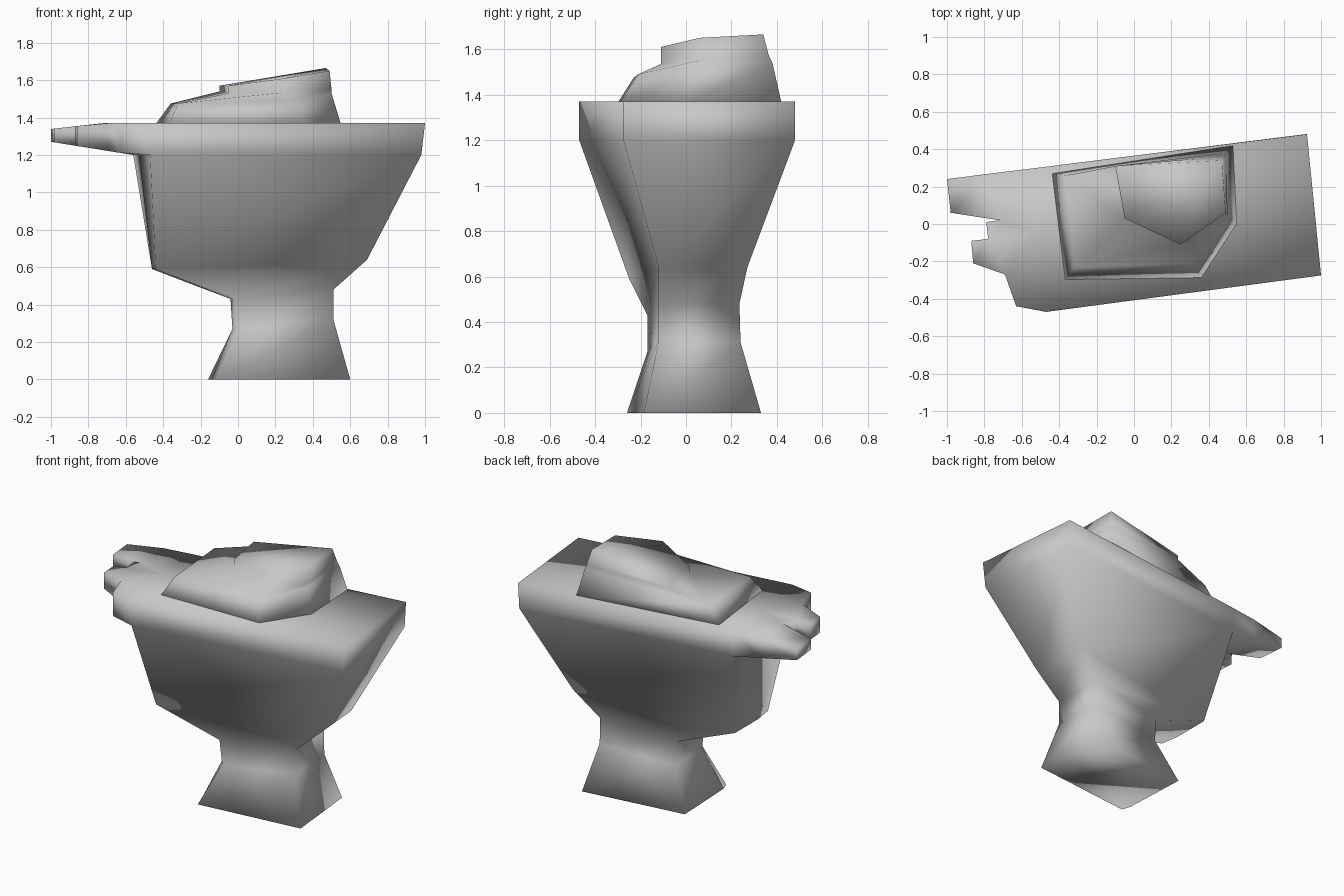
import bpy
import bmesh

cube = bpy.data.objects.get("Cube")
if cube:
    bpy.data.objects.remove(cube, do_unlink=True)

STONE = (0.58, 0.58, 0.58, 1.0)
stone = bpy.data.materials.new("grey_stone")
stone.use_nodes = True
stone.diffuse_color = STONE
stone.node_tree.nodes["Principled BSDF"].inputs["Base Color"].default_value = STONE


def add_loft(bm, rings, skip=()):
    """Join rings of equal length with quads; skip holds (level, side) gaps."""
    loops = [[bm.verts.new(p) for p in ring] for ring in rings]
    n = len(loops[0])
    for level, (low, high) in enumerate(zip(loops, loops[1:])):
        for i in range(n):
            j = (i + 1) % n
            if (level, i) not in skip:
                bm.faces.new((low[i], low[j], high[j], high[i]))
    bm.faces.new(loops[0][::-1])
    bm.faces.new(loops[-1])


def finish(bm, name):
    """Weld, triangulate and smooth the part."""
    bmesh.ops.remove_doubles(bm, verts=bm.verts, dist=0.002)
    bmesh.ops.recalc_face_normals(bm, faces=bm.faces)
    bmesh.ops.triangulate(bm, faces=[f for f in bm.faces if len(f.verts) > 4])
    for f in bm.faces:
        f.smooth = True
    mesh = bpy.data.meshes.new(name)
    bm.to_mesh(mesh)
    bm.free()
    mesh.materials.append(stone)
    obj = bpy.data.objects.new(name, mesh)
    bpy.context.collection.objects.link(obj)
    return obj


# Pedestal rock: each ring runs front left, front right, back right, back left, left middle
RIM_LEFT = [(-0.56, 0.295), (-0.53, -0.05), (-0.47, -0.47)]
base = [(-0.12, -0.26, 0), (0.60, -0.185, 0), (0.55, 0.33, 0), (-0.16, 0.24, 0), (-0.14, -0.2, 0)]
neck_low = [(0.0, -0.17, 0.27), (0.51, -0.12, 0.32), (0.48, 0.24, 0.31), (-0.03, 0.17, 0.27), (-0.03, -0.13, 0.27)]
neck_high = [(-0.02, -0.17, 0.43), (0.51, -0.12, 0.48), (0.48, 0.235, 0.48), (-0.04, 0.16, 0.43), (-0.04, -0.13, 0.43)]
belly = [(-0.44, -0.25, 0.59), (0.69, -0.12, 0.64), (0.66, 0.27, 0.64), (-0.46, 0.13, 0.59), (-0.46, -0.12, 0.59)]
rim_xy = [RIM_LEFT[2], (0.99, -0.275), (0.925, 0.48), RIM_LEFT[0], RIM_LEFT[1]]
rim_low = [(x - 0.01 * (x > 0), y, 1.2) for x, y in rim_xy]
rim_high = [(x + 0.01 * (x > 0.95), y, 1.37) for x, y in rim_xy]

bm = bmesh.new()
add_loft(bm, [base, neck_low, neck_high, belly, rim_low, rim_high], skip={(4, 3), (4, 4)})
# Remove the inner wall so the ledge flows out of the rim
ledge = RIM_LEFT + [
    (-0.63, -0.44), (-0.69, -0.27), (-0.86, -0.21), (-0.87, -0.09),
    (-0.78, -0.08), (-0.79, 0.01), (-0.72, 0.02), (-0.98, 0.06),
    (-1.0, 0.24), (-0.75, 0.272)]


def top_z(x):
    return 1.37 - 0.11 * max(0, -0.72 - x)


def bottom_z(x):
    return 1.2 + 0.16 * max(0, -0.56 - x)


# Broken ledge with jagged prongs, tapering towards its tips
lower = [bm.verts.new((x, y, bottom_z(x))) for x, y in ledge]
upper = [bm.verts.new((x, y, top_z(x))) for x, y in ledge]
for i in range(2, len(ledge)):
    j = (i + 1) % len(ledge)
    bm.faces.new((lower[i], lower[j], upper[j], upper[i]))
bm.faces.new(lower[::-1])
bm.faces.new(upper)
finish(bm, "pedestal_rock")

# Stepped mound on top: foot, shoulder, foot of upper step, crown
foot = [(-0.44, 0.27, 1.365), (-0.37, -0.3, 1.365), (0.36, -0.29, 1.365), (0.55, 0.0, 1.365), (0.53, 0.42, 1.365)]
shoulder = [(-0.36, 0.26, 1.475), (-0.32, -0.23, 1.475), (0.32, -0.21, 1.49), (0.50, 0.04, 1.53), (0.495, 0.38, 1.54)]
step = [(-0.1, 0.31, 1.54), (-0.05, 0.03, 1.53), (0.25, -0.11, 1.535), (0.5, 0.06, 1.55), (0.49, 0.365, 1.57)]
crown = [(-0.1, 0.31, 1.57), (-0.05, 0.03, 1.57), (0.25, -0.11, 1.61), (0.49, 0.06, 1.65), (0.47, 0.34, 1.665)]
bm = bmesh.new()
add_loft(bm, [foot, shoulder, step, crown])
finish(bm, "top_mound")
